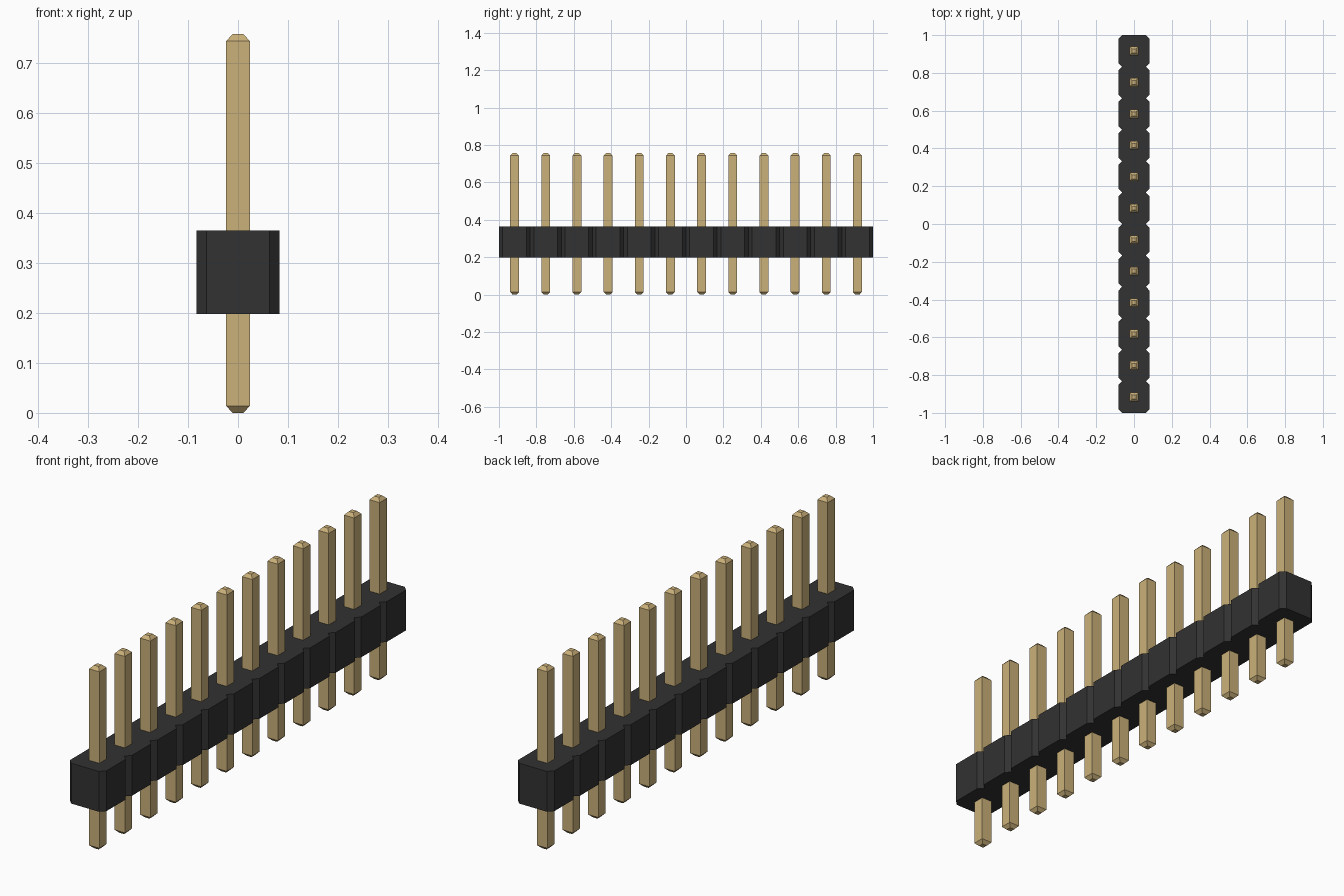
import bpy
import bmesh

cube = bpy.data.objects.get("Cube")
if cube:
    bpy.data.objects.remove(cube, do_unlink=True)

COUNT = 12
PITCH = 2 / COUNT
HALF = PITCH / 2
CUT = 0.02                      # corner chamfer of each housing cell
BASE, TOP = 0.198, 0.365        # housing heights
PIN_TOP, PIN, TIP, TAPER = 0.757, 0.0235, 0.0105, 0.0135


def material(name, rgb):
    mat = bpy.data.materials.new(name)
    mat.use_nodes = True
    mat.diffuse_color = (*rgb, 1)
    mat.node_tree.nodes["Principled BSDF"].inputs["Base Color"].default_value = (*rgb, 1)
    return mat


def make_object(name, bm, mat):
    bmesh.ops.recalc_face_normals(bm, faces=bm.faces[:])
    mesh = bpy.data.meshes.new(name)
    bm.to_mesh(mesh)
    bm.free()
    mesh.materials.append(mat)
    obj = bpy.data.objects.new(name, mesh)
    bpy.context.collection.objects.link(obj)
    return obj


black = material("black plastic", (0.032, 0.032, 0.032))
gold = material("gold metal", (0.60, 0.44, 0.195))

# Housing: a row of chamfered cells as one outline, extruded upwards
side = []
for i in range(COUNT):
    y = -1 + i * PITCH
    if i:
        side.append((HALF - CUT, y))
    else:
        side.append((HALF - CUT, -1))
    side += [(HALF, y + CUT), (HALF, y + PITCH - CUT)]
side.append((HALF - CUT, 1))
outline = side + [(-x, y) for x, y in reversed(side)]
bm = bmesh.new()
floor = bm.faces.new([bm.verts.new((x, y, BASE)) for x, y in outline])
walls = bmesh.ops.extrude_face_region(bm, geom=[floor], use_keep_orig=True)
raised = [v for v in walls["geom"] if isinstance(v, bmesh.types.BMVert)]
bmesh.ops.translate(bm, verts=raised, vec=(0, 0, TOP - BASE))
make_object("housing", bm, black)

# Pin: square rings joined into a bar with tapered ends
bm = bmesh.new()
rings = []
for z, r in ((0, TIP), (TAPER, PIN), (PIN_TOP - TAPER, PIN), (PIN_TOP, TIP)):
    rings.append([bm.verts.new((x * r, y * r, z))
                  for x, y in ((-1, -1), (1, -1), (1, 1), (-1, 1))])
for low, high in zip(rings, rings[1:]):
    for k in range(4):
        n = (k + 1) % 4
        bm.faces.new((low[k], low[n], high[n], high[k]))
bm.faces.new(rings[0])
bm.faces.new(rings[-1])
first = make_object("pin_01", bm, gold)

# Repeat the pin at the centre of every cell
first.location.y = -1 + HALF
for i in range(1, COUNT):
    pin = bpy.data.objects.new(f"pin_{i + 1:02d}", first.data)
    pin.location.y = -1 + HALF + i * PITCH
    bpy.context.collection.objects.link(pin)
